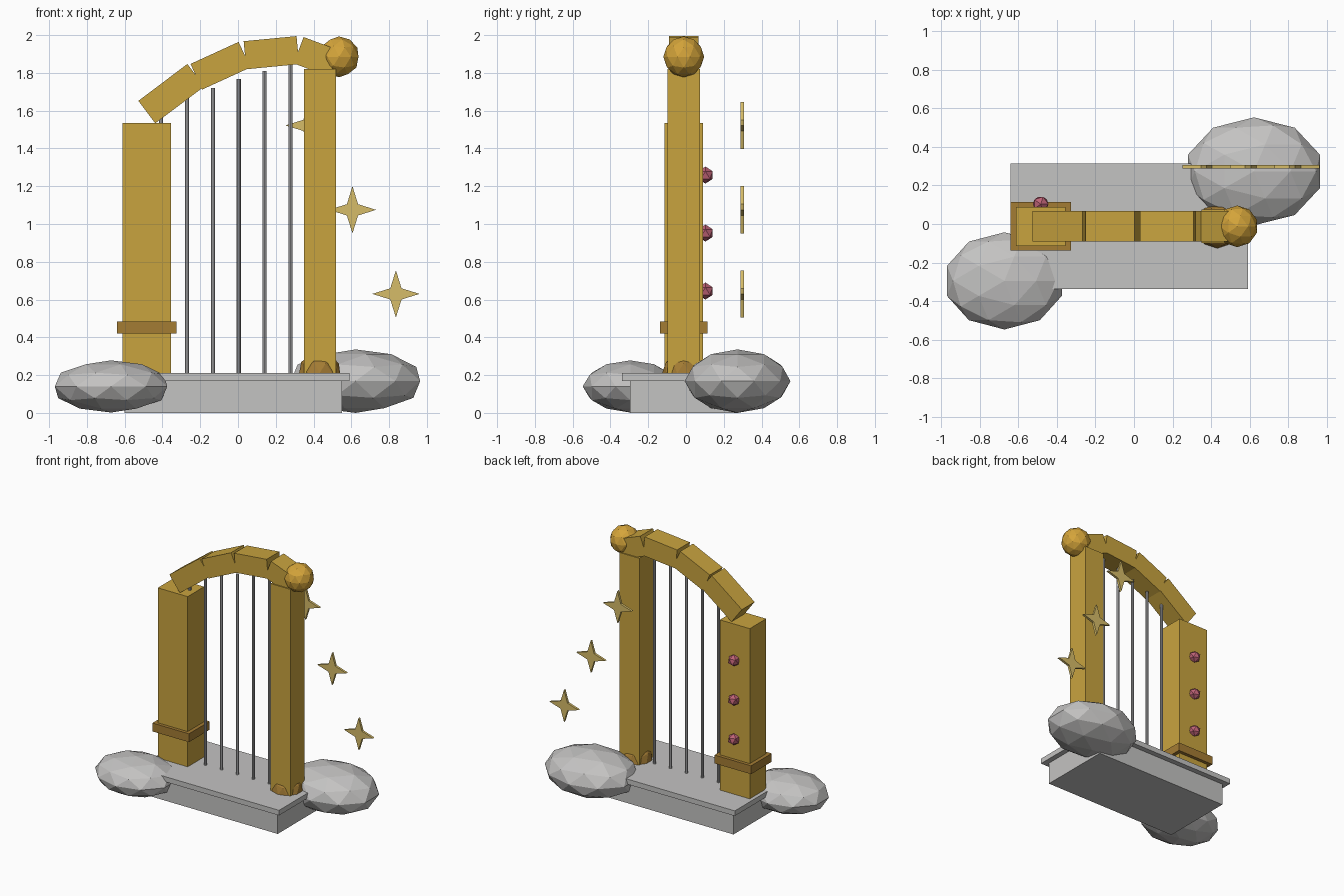
import bpy, bmesh, math
from mathutils import Matrix, Vector

cube = bpy.data.objects.get("Cube")
if cube:
    bpy.data.objects.remove(cube, do_unlink=True)

MID = -0.012  # depth centre of the gate


def material(name, srgb):
    lin = [(c / 255 / 12.92) if c < 11 else ((c / 255 + 0.055) / 1.055) ** 2.4 for c in srgb]
    m = bpy.data.materials.new(name)
    m.use_nodes = True
    m.diffuse_color = (*lin, 1)
    m.node_tree.nodes["Principled BSDF"].inputs["Base Color"].default_value = (*lin, 1)
    return m


gold = material("gold", (201, 164, 63))
bright_gold = material("bright gold", (212, 164, 58))
bronze = material("bronze", (164, 124, 52))
pale_gold = material("pale gold", (214, 188, 104))
stone = material("stone grey", (196, 195, 194))
steel = material("steel grey", (184, 184, 186))
pink = material("rose pink", (190, 98, 118))


def finish(name, bm, mat):
    bmesh.ops.recalc_face_normals(bm, faces=bm.faces)
    me = bpy.data.meshes.new(name)
    bm.to_mesh(me)
    bm.free()
    me.materials.append(mat)
    ob = bpy.data.objects.new(name, me)
    bpy.context.collection.objects.link(ob)
    return ob


def box(name, centre, size, mat, tilt=0):
    bm = bmesh.new()
    bmesh.ops.create_cube(bm, size=1)
    turn = Matrix.Rotation(-math.radians(tilt), 4, 'Y')
    bm.transform(Matrix.Translation(centre) @ turn @ Matrix.Diagonal((*size, 1)))
    return finish(name, bm, mat)


def ball(name, centre, radii, mat, detail=2):
    bm = bmesh.new()
    bmesh.ops.create_icosphere(bm, subdivisions=detail, radius=1)
    bm.transform(Matrix.Translation(centre) @ Matrix.Diagonal((*radii, 1)))
    return finish(name, bm, mat)


def bar(name, x, bottom, top, radius):
    bm = bmesh.new()
    bmesh.ops.create_cone(bm, cap_ends=True, segments=8, radius1=radius,
                          radius2=radius, depth=top - bottom)
    bm.transform(Matrix.Translation((x, MID, (top + bottom) / 2)))
    return finish(name, bm, steel)


def star(name, x, z, y=0.298, outer=0.125, inner=0.042, thick=0.018):
    bm = bmesh.new()
    ring = []
    for i in range(8):
        r = inner if i % 2 else outer
        a = i * math.pi / 4
        ring.append(bm.verts.new((x + r * math.cos(a), y - thick / 2, z + r * math.sin(a))))
    face = bm.faces.new(ring)
    out = bmesh.ops.extrude_face_region(bm, geom=[face])
    bmesh.ops.translate(bm, vec=Vector((0, thick, 0)),
                        verts=[v for v in out["geom"] if isinstance(v, bmesh.types.BMVert)])
    return finish(name, bm, pale_gold)


# Stepped plinth
box("plinth", (-0.025, MID, 0.085), (1.15, 0.57, 0.17), stone)
box("plinth_slab", (-0.025, MID, 0.19), (1.23, 0.652, 0.04), stone)

# Pillars with their trims
box("left_side_pillar", (0.435, MID, 1.015), (0.17, 0.174, 1.61), gold)
box("right_side_pillar", (-0.483, MID, 0.872), (0.257, 0.202, 1.326), gold)
box("pillar_band", (-0.483, MID, 0.452), (0.315, 0.253, 0.065), bronze)
ball("pillar_foot", (0.432, MID, 0.21), (0.114, 0.114, 0.114), bronze)
ball("pillar_finial", (0.535, MID, 1.885), (0.108, 0.108, 0.108), bright_gold)

# Arch blocks: x, z, length, tilt
for i, (x, z, length, tilt) in enumerate([
        (-0.353, 1.69, 0.325, 36.9), (-0.093, 1.838, 0.28, 24.6),
        (0.177, 1.907, 0.281, 5.5), (0.415, 1.885, 0.2, -20.5)]):
    box(f"arch_block_{i + 1}", (x, MID, z), (length, 0.157, 0.149), gold, tilt)

# Gate bars rising under the arch
for i, top in enumerate([1.6, 1.67, 1.72, 1.768, 1.81, 1.85]):
    bar(f"gate_bar_{i + 1}", -0.407 + 0.137 * i, 0.2, top, 0.011)

# Gems on the back of the wide pillar
for i in range(3):
    ball(f"gem_{i + 1}", (-0.484, 0.103, 0.645 + 0.307 * i), (0.045,) * 3, pink, 1)

# Floating stars
for i, (x, z) in enumerate([(0.836, 0.63), (0.606, 1.075), (0.376, 1.522)]):
    star(f"star_{i + 1}", x, z)

# Boulders at two corners
ball("front_boulder", (-0.672, -0.295, 0.14), (0.313, 0.252, 0.138), stone)
ball("back_boulder", (0.622, 0.273, 0.168), (0.36, 0.28, 0.168), stone)
